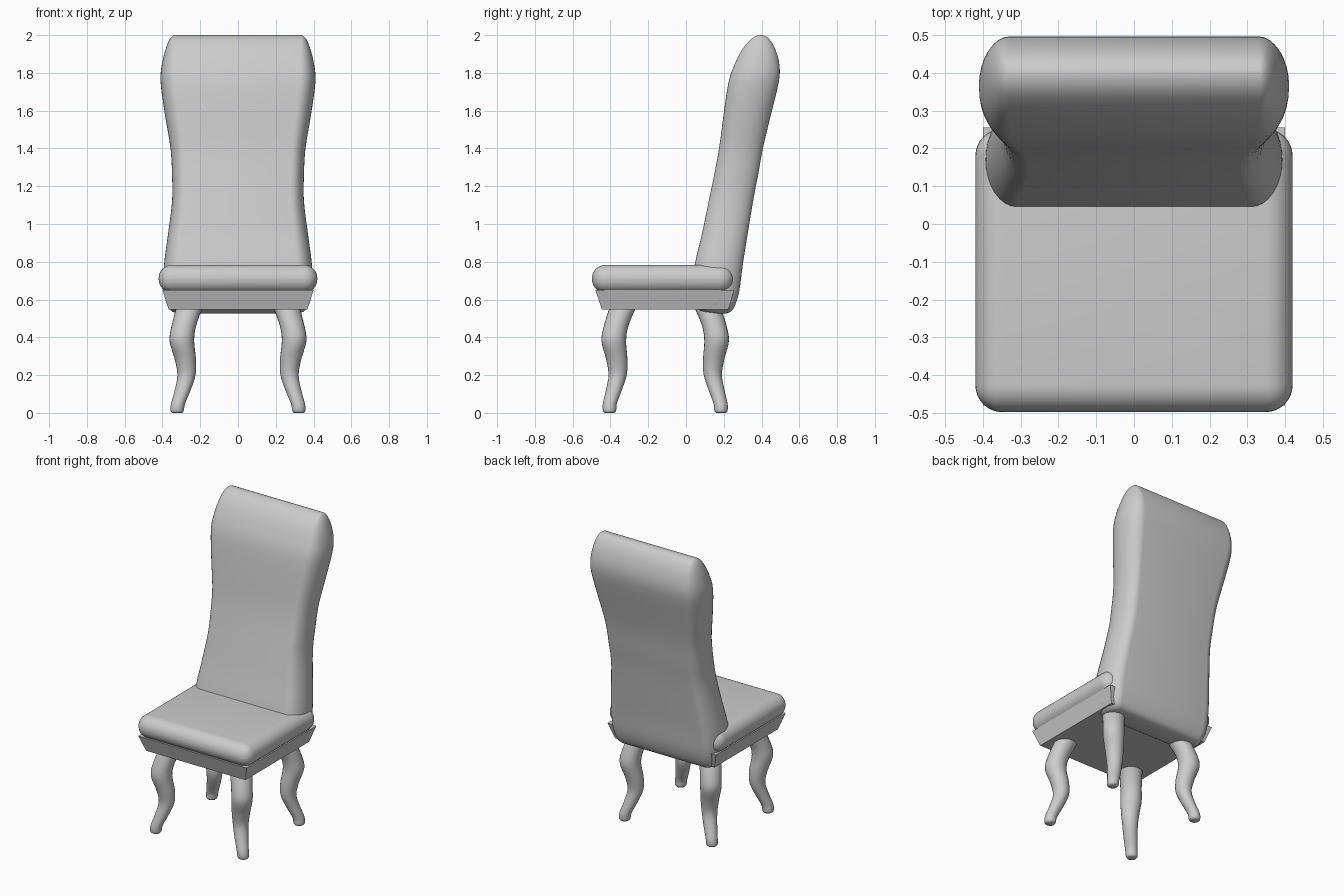
import bpy, bmesh, math

if "Cube" in bpy.data.objects:
    bpy.data.objects.remove(bpy.data.objects["Cube"])


def make_object(name, bm, angle=40):
    bmesh.ops.recalc_face_normals(bm, faces=bm.faces[:])
    mesh = bpy.data.meshes.new(name)
    bm.to_mesh(mesh)
    bm.free()
    obj = bpy.data.objects.new(name, mesh)
    bpy.context.collection.objects.link(obj)
    bpy.ops.object.select_all(action='DESELECT')
    obj.select_set(True)
    bpy.context.view_layer.objects.active = obj
    bpy.ops.object.shade_smooth_by_angle(angle=math.radians(angle))
    return obj


def loft(name, rings, angle=40):
    """Skin a list of equally long point rings and cap both ends."""
    bm = bmesh.new()
    loops = [[bm.verts.new(p) for p in ring] for ring in rings]
    n = len(loops[0])
    for a, b in zip(loops, loops[1:]):
        for i in range(n):
            j = (i + 1) % n
            bm.faces.new((a[i], a[j], b[j], b[i]))
    bm.faces.new(loops[0][::-1])
    bm.faces.new(loops[-1])
    return make_object(name, bm, angle)


def smooth_rows(rows, steps):
    """Catmull-Rom interpolation of table rows."""
    out = []
    for k in range(len(rows) - 1):
        p0, p1 = rows[max(k - 1, 0)], rows[k]
        p2, p3 = rows[k + 1], rows[min(k + 2, len(rows) - 1)]
        for s in range(steps):
            t = s / steps
            out.append([0.5 * (2 * b + (c - a) * t + (2 * a - 5 * b + 4 * c - d) * t * t
                               + (3 * b - a - 3 * c + d) * t ** 3)
                        for a, b, c, d in zip(p0, p1, p2, p3)])
    return out + [list(rows[-1])]


# Seat cushion: box with fully rounded rim
bm = bmesh.new()
bmesh.ops.create_cube(bm, size=1)
for v in bm.verts:
    v.co = (v.co.x * 0.84, v.co.y * 0.75 - 0.123, v.co.z * 0.148 + 0.71)
bmesh.ops.bevel(bm, geom=bm.edges[:], offset=0.072, segments=8, profile=0.5, affect='EDGES')
make_object("seat_cushion", bm)


# Seat frame: tapered box under the cushion
def rect(x, y0, y1, z):
    return [(-x, y0, z), (x, y0, z), (x, y1, z), (-x, y1, z)]


loft("seat_frame", [rect(0.367, -0.445, 0.225, 0.547), rect(0.40, -0.48, 0.255, 0.65)], 20)

# Backrest: rows of z, front y, back y, half width, half width of the flat part
back_rows = [
    (0.525, 0.13, 0.20, 0.31, 0.29), (0.535, 0.085, 0.235, 0.345, 0.30),
    (0.57, 0.05, 0.26, 0.375, 0.31), (0.65, 0.03, 0.283, 0.393, 0.315),
    (0.78, 0.045, 0.30, 0.392, 0.312), (0.95, 0.085, 0.327, 0.37, 0.295),
    (1.12, 0.12, 0.355, 0.349, 0.28), (1.25, 0.147, 0.38, 0.349, 0.28),
    (1.40, 0.175, 0.407, 0.357, 0.285), (1.58, 0.199, 0.45, 0.387, 0.305),
    (1.75, 0.225, 0.491, 0.41, 0.325), (1.84, 0.255, 0.495, 0.404, 0.328),
    (1.92, 0.295, 0.475, 0.385, 0.33), (1.97, 0.335, 0.448, 0.366, 0.332),
    (1.992, 0.365, 0.425, 0.35, 0.333), (2.0, 0.39, 0.405, 0.338, 0.333),
]
rings = []
for z, yf, yb, w, f in smooth_rows(back_rows, 3):
    mid, half = (yf + yb) / 2, (yb - yf) / 2
    arc = [math.radians(-90 + 180 * i / 16) for i in range(17)]
    side = [(f + (w - f) * math.cos(t), mid + half * math.sin(t), z) for t in arc]
    rings.append(side + [(-x, y, zz) for x, y, zz in reversed(side)])
loft("backrest", rings, 50)

# Cabriole legs: rows of z, x offset, y offset, radius
leg_rows = [
    (0.0, 0.322, 0.295, 0.026), (0.012, 0.322, 0.295, 0.035),
    (0.05, 0.317, 0.293, 0.037), (0.12, 0.293, 0.272, 0.042),
    (0.20, 0.273, 0.252, 0.048), (0.28, 0.278, 0.256, 0.056),
    (0.38, 0.297, 0.272, 0.065), (0.46, 0.287, 0.26, 0.065),
    (0.56, 0.256, 0.224, 0.07),
]
for end, sy in (("front", -1), ("back", 1)):
    for hand, sx in (("left", -1), ("right", 1)):
        rings = []
        for z, x, y, r in smooth_rows(leg_rows, 4):
            turn = [2 * math.pi * i / 24 for i in range(24)]
            rings.append([(sx * x + r * math.cos(a), -0.11 + sy * y + r * math.sin(a), z)
                          for a in turn])
        loft(f"{end}_{hand}_leg", rings, 50)
